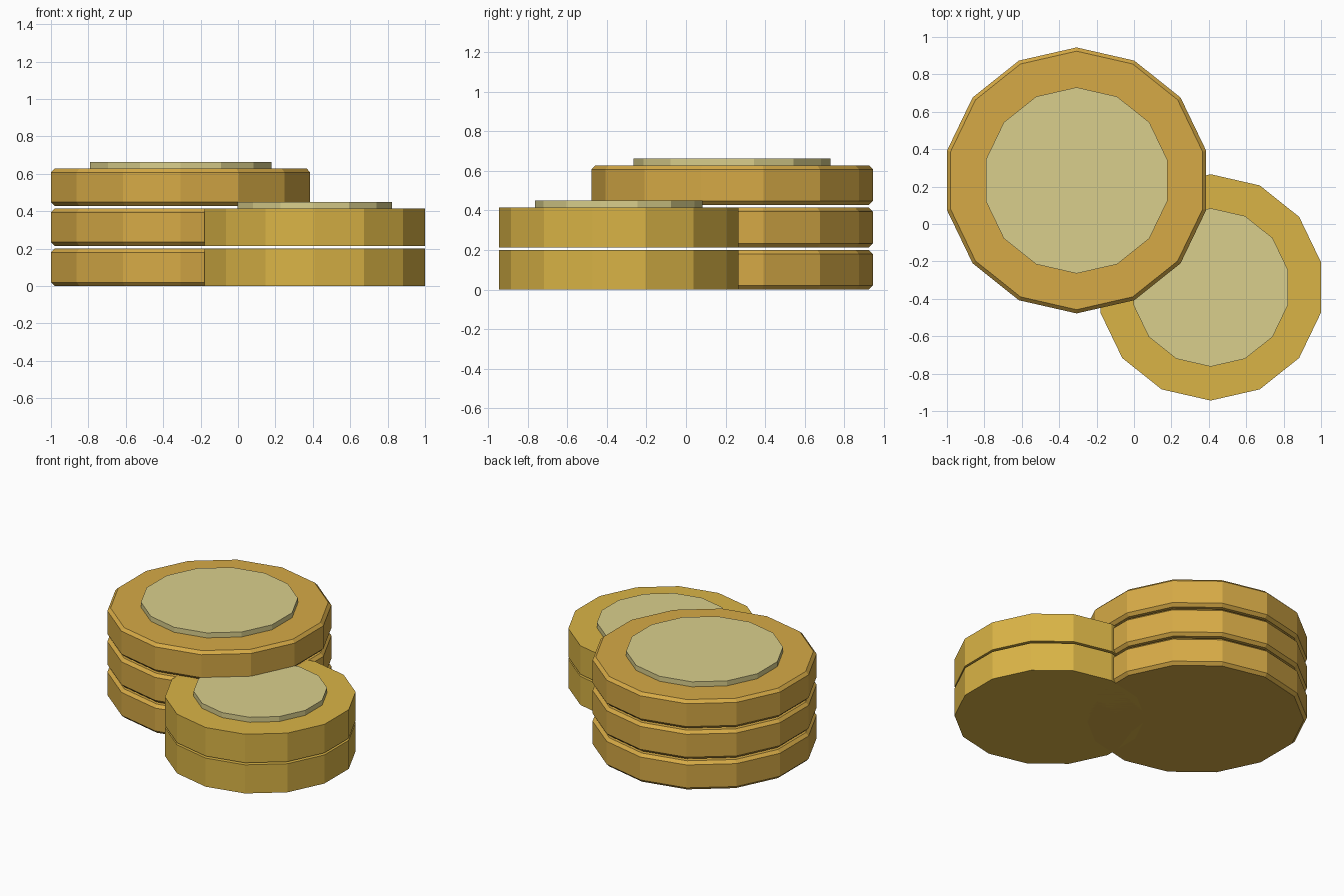
import bpy
import bmesh
from math import pi, cos, sin

cube = bpy.data.objects.get("Cube")
if cube:
    bpy.data.objects.remove(cube, do_unlink=True)

SIDES = 14
HEIGHT = 0.2
PITCH = 0.214
BEVEL = 0.02


def make_material(name, rgb):
    mat = bpy.data.materials.new(name)
    mat.use_nodes = True
    color = (*rgb, 1.0)
    mat.diffuse_color = color
    mat.node_tree.nodes["Principled BSDF"].inputs["Base Color"].default_value = color
    return mat


def make_disc(name, center, z, profile, mat):
    """Flat-shaded 14-sided disc lofted through (radius, height) rings."""
    bm = bmesh.new()
    angles = [pi / 2 + 2 * pi * i / SIDES for i in range(SIDES)]
    rings = [[bm.verts.new((r * cos(a), r * sin(a), h)) for a in angles]
             for r, h in profile]
    for low, high in zip(rings, rings[1:]):
        for i in range(SIDES):
            j = (i + 1) % SIDES
            bm.faces.new((low[i], low[j], high[j], high[i]))
    bm.faces.new(rings[0][::-1])
    bm.faces.new(rings[-1])
    mesh = bpy.data.meshes.new(name)
    bm.to_mesh(mesh)
    bm.free()
    mesh.materials.append(mat)
    obj = bpy.data.objects.new(name, mesh)
    obj.location = (*center, z)
    bpy.context.collection.objects.link(obj)
    return obj


warm_gold = make_material("warm gold", (0.672, 0.402, 0.061))
yellow_gold = make_material("yellow gold", (0.701, 0.456, 0.061))
pale_gold = make_material("pale gold", (0.701, 0.624, 0.262))


def make_stack(name, center, radius, count, bevel, mat):
    # Coins, with chamfered rims where a bevel is given
    if bevel:
        profile = [(radius - bevel, 0), (radius, bevel),
                   (radius, HEIGHT - bevel), (radius - bevel, HEIGHT)]
    else:
        profile = [(radius, 0), (radius, HEIGHT)]
    for i in range(count):
        make_disc(f"{name}_coin_{i + 1}", center, i * PITCH, profile, mat)
    # Raised pale face on the uppermost coin
    face_radius = radius * 0.7
    top = (count - 1) * PITCH + HEIGHT
    make_disc(f"{name}_top_face", center, top - 0.01,
              [(face_radius, 0), (face_radius, 0.045)], pale_gold)


make_stack("large_stack", (-0.307, 0.233), 0.711, 3, BEVEL, warm_gold)
make_stack("small_stack", (0.41, -0.339), 0.605, 2, 0, yellow_gold)
